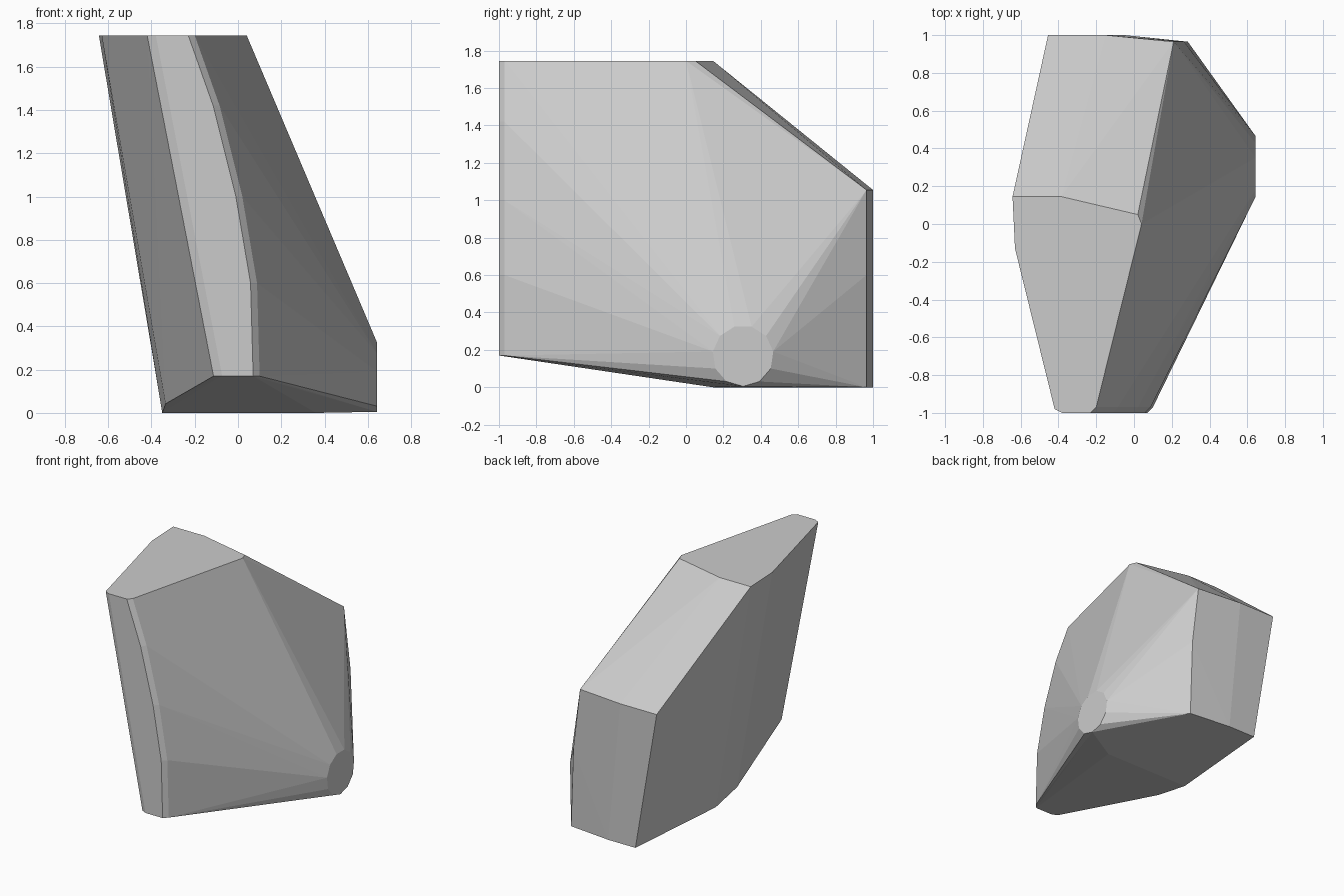
import bpy, bmesh, math

if "Cube" in bpy.data.objects:
    bpy.data.objects.remove(bpy.data.objects["Cube"])

TOP, LOW, SHOULDER = 1.745, 0.17, 1.055
points = []

# Front edge: narrow flat strip with a chamfered, curved right ridge
for z, x in [(LOW, 0.10), (0.60, 0.088), (1.00, 0.02), (1.42, -0.085), (TOP, -0.20)]:
    points += [(x, -0.97, z), (x - 0.03, -1.0, z)]
for z, x in [(LOW, -0.113), (TOP, -0.42)]:
    points += [(x, -0.98, z), (x + 0.04, -1.0, z)]

# Top outline
points += [(x, y, TOP) for x, y in
           [(-0.63, -0.13), (-0.643, 0.145), (-0.385, 0.145), (0.02, 0.05), (0.04, 0.0)]]

# Back: shoulder under the slope, then the lower back face
points += [(-0.455, 1.0, SHOULDER), (-0.15, 1.0, SHOULDER), (0.21, 0.965, SHOULDER),
           (0.265, 0.965, 0.60), (0.285, 0.965, 0.0), (-0.05, 1.0, 0.0), (-0.277, 1.0, 0.0)]

# Underside knee
points += [(-0.35, 0.145, 0.0), (-0.335, -0.13, 0.042), (0.36, 0.145, 0.0)]

# Small round pad on the right side
SIDES = 11
for i in range(SIDES):
    a = 2 * math.pi * i / SIDES - math.pi / 2
    points.append((0.643, 0.305 + 0.163 * math.cos(a), 0.168 + 0.163 * math.sin(a)))

# Wrap all outline points in one faceted solid
bm = bmesh.new()
for p in points:
    bm.verts.new(p)
bmesh.ops.convex_hull(bm, input=bm.verts[:], use_existing_faces=False)
bmesh.ops.delete(bm, geom=[v for v in bm.verts if not v.link_faces], context='VERTS')
bmesh.ops.dissolve_limit(bm, angle_limit=math.radians(0.3), verts=bm.verts[:], edges=bm.edges[:])
bmesh.ops.recalc_face_normals(bm, faces=bm.faces[:])

mesh = bpy.data.meshes.new("faceted_block")
bm.to_mesh(mesh)
bm.free()
grey = bpy.data.materials.new("light_grey")
grey.diffuse_color = (0.6, 0.6, 0.6, 1.0)
grey.use_nodes = True
grey.node_tree.nodes["Principled BSDF"].inputs["Base Color"].default_value = grey.diffuse_color
mesh.materials.append(grey)
block = bpy.data.objects.new("faceted_block", mesh)
bpy.context.collection.objects.link(block)
